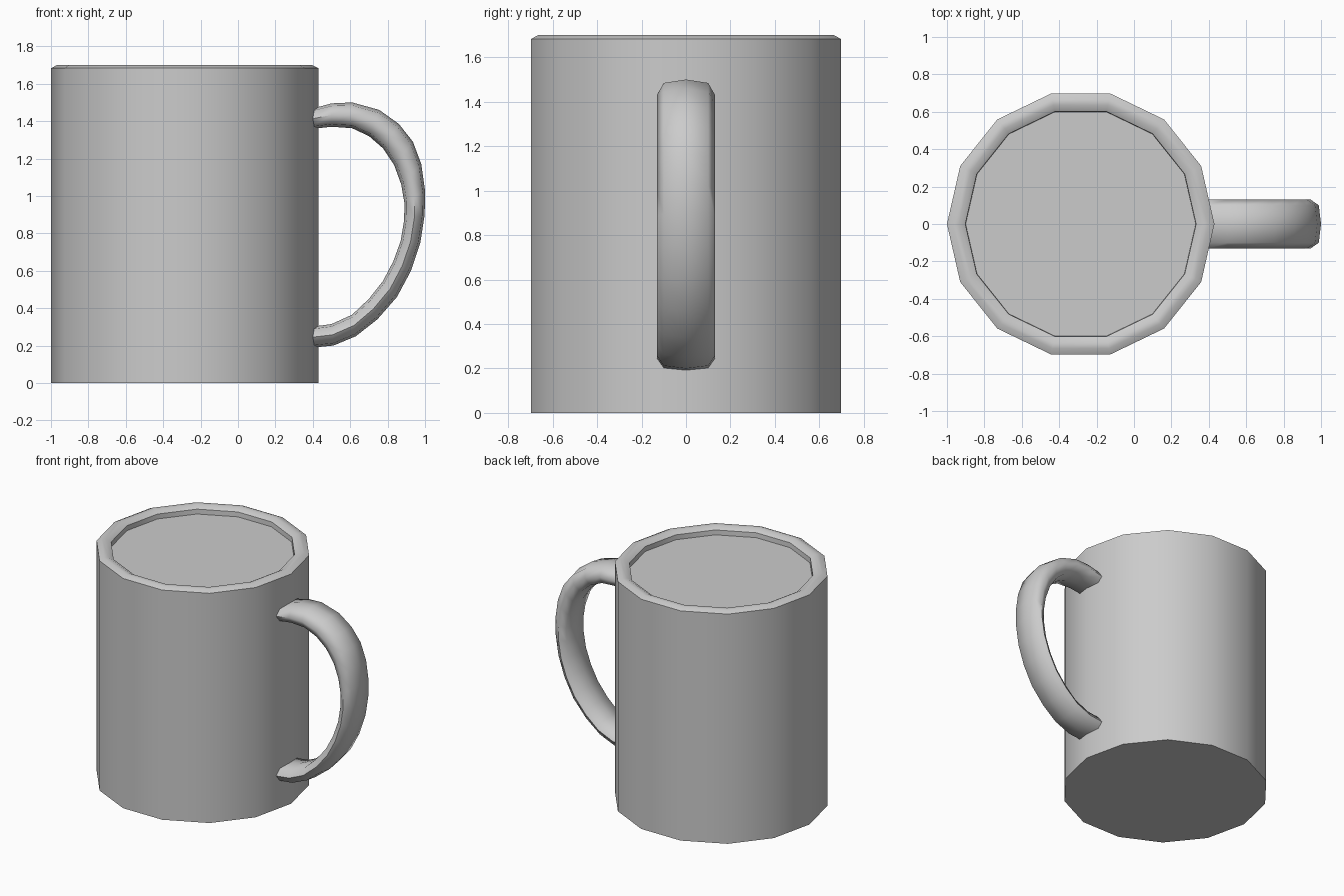
import bpy, bmesh, math
from mathutils import Vector

if "Cube" in bpy.data.objects:
    bpy.data.objects.remove(bpy.data.objects["Cube"])


def finish(name, bm, angle):
    bmesh.ops.recalc_face_normals(bm, faces=bm.faces)
    me = bpy.data.meshes.new(name)
    bm.to_mesh(me)
    bm.free()
    ob = bpy.data.objects.new(name, me)
    bpy.context.collection.objects.link(ob)
    bpy.ops.object.select_all(action='DESELECT')
    ob.select_set(True)
    bpy.context.view_layer.objects.active = ob
    bpy.ops.object.shade_smooth_by_angle(angle=math.radians(angle))
    return ob


def skin(name, rings, angle):
    """Bridge closed rings of points in order and cap both ends."""
    bm = bmesh.new()
    loops = [[bm.verts.new(p) for p in ring] for ring in rings]
    n = len(loops[0])
    for a, b in zip(loops, loops[1:]):
        for i in range(n):
            j = (i + 1) % n
            bm.faces.new((a[i], a[j], b[j], b[i]))
    bm.faces.new(loops[0][::-1])
    bm.faces.new(loops[-1])
    return finish(name, bm, angle)


# 14-sided cup, filled nearly to its bevelled rim
SIDES, CX = 14, -0.285
profile = [(0.715, 0), (0.715, 1.683), (0.682, 1.70), (0.652, 1.70),
           (0.617, 1.68), (0.615, 1.645)]
skin("cup", [[(CX + r * math.cos(math.tau * i / SIDES),
               r * math.sin(math.tau * i / SIDES), z)
              for i in range(SIDES)] for r, z in profile], 40)

# Handle: outer and inner edge of the band, seen from the front
outer = [(0.39, 1.465), (0.50, 1.495), (0.61, 1.50), (0.755, 1.46), (0.86, 1.385),
         (0.935, 1.29), (0.98, 1.17), (1.0, 1.03), (0.998, 0.90), (0.975, 0.75),
         (0.925, 0.60), (0.85, 0.46), (0.745, 0.34), (0.63, 0.25), (0.51, 0.20),
         (0.39, 0.188)]
inner = [(0.39, 1.358), (0.50, 1.37), (0.61, 1.362), (0.70, 1.32), (0.775, 1.255),
         (0.835, 1.165), (0.873, 1.06), (0.89, 0.96), (0.888, 0.87), (0.87, 0.76),
         (0.83, 0.65), (0.775, 0.545), (0.70, 0.45), (0.61, 0.365), (0.50, 0.315),
         (0.39, 0.30)]
# Rounded band section: (share of half thickness, y)
section = [(1, 0), (0.78, 0.1), (0, 0.13), (-0.78, 0.1),
           (-1, 0), (-0.78, -0.1), (0, -0.13), (0.78, -0.1)]
rings = []
for o, i in zip(outer, inner):
    o, i = Vector((o[0], 0, o[1])), Vector((i[0], 0, i[1]))
    mid, half = (o + i) / 2, (o - i) / 2
    rings.append([mid + half * t + Vector((0, y, 0)) for t, y in section])
skin("handle", rings, 65)
